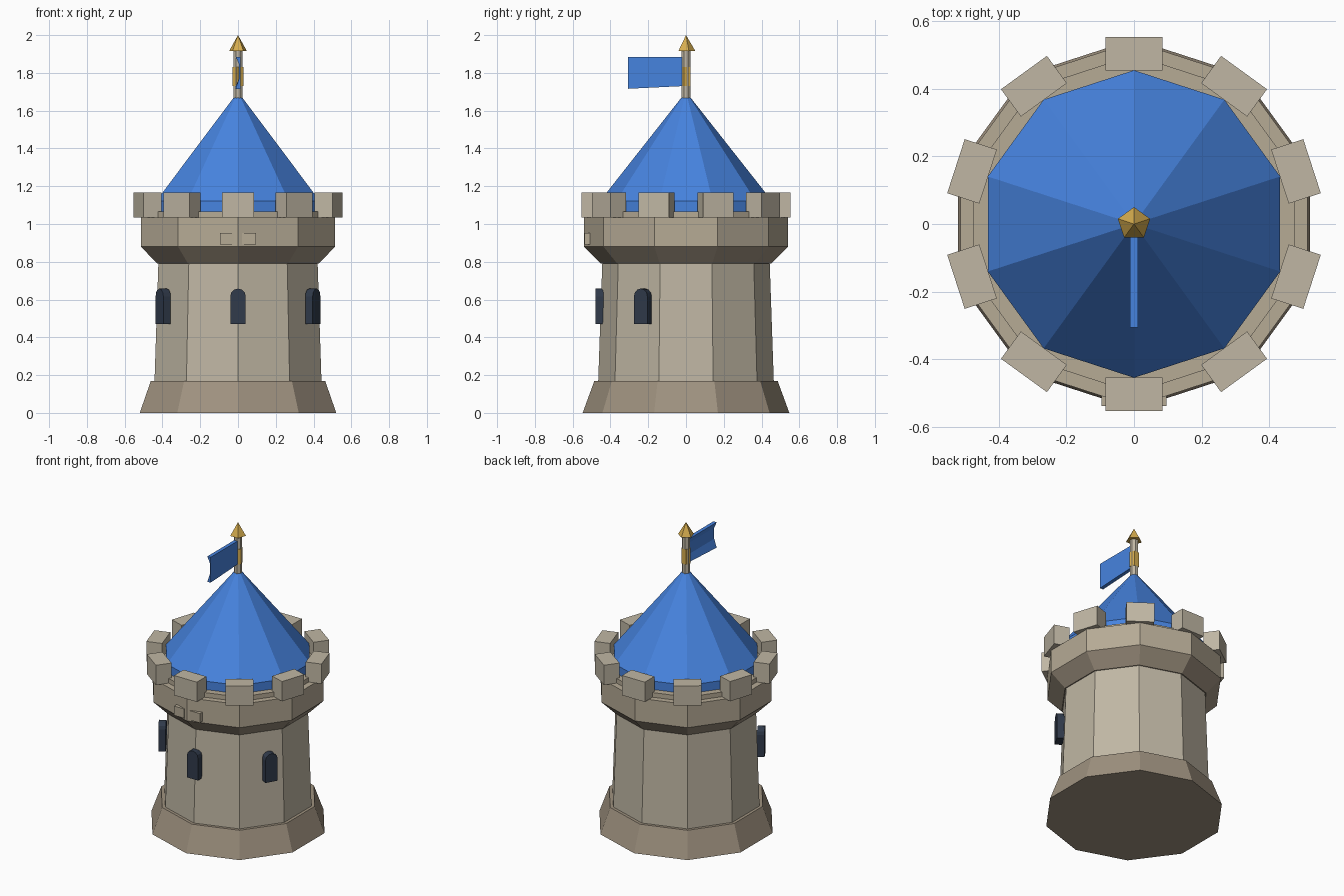
import bpy, bmesh
from math import sin, cos, pi, radians
from mathutils import Matrix

cube = bpy.data.objects.get("Cube")
if cube:
    bpy.data.objects.remove(cube, do_unlink=True)


def material(name, srgb):
    col = [(c / 255) ** 2.2 for c in srgb] + [1]
    m = bpy.data.materials.new(name)
    m.use_nodes = True
    m.diffuse_color = col
    m.node_tree.nodes["Principled BSDF"].inputs["Base Color"].default_value = col
    return m


light_stone = material("light stone", (190, 181, 162))
stone = material("stone", (180, 169, 148))
dark_stone = material("dark stone", (158, 145, 127))
blue = material("blue", (72, 130, 222))
gold = material("gold", (214, 172, 80))
slate = material("dark slate", (52, 61, 76))


def finish(name, bm, mat):
    bmesh.ops.remove_doubles(bm, verts=bm.verts, dist=1e-5)
    bmesh.ops.recalc_face_normals(bm, faces=bm.faces)
    mesh = bpy.data.meshes.new(name)
    bm.to_mesh(mesh)
    bm.free()
    mesh.materials.append(mat)
    ob = bpy.data.objects.new(name, mesh)
    bpy.context.collection.objects.link(ob)
    return ob


def lathe(name, profile, mat, sides=10, start=-pi / 2):
    """Closed faceted solid through (radius, height) rings."""
    bm = bmesh.new()
    rings = [[bm.verts.new((r * cos(start + 2 * pi * i / sides),
                            r * sin(start + 2 * pi * i / sides), z))
              for i in range(sides)] for r, z in profile]
    for a, b in zip(rings, rings[1:]):
        for i in range(sides):
            j = (i + 1) % sides
            bm.faces.new((a[i], a[j], b[j], b[i]))
    bm.faces.new(rings[0])
    bm.faces.new(rings[-1])
    return finish(name, bm, mat)


def box(name, size, centre, mat, turn=0):
    bm = bmesh.new()
    bmesh.ops.create_cube(bm, size=1)
    bm.transform(Matrix.Rotation(turn, 4, 'Z') @ Matrix.Translation(centre)
                 @ Matrix.Diagonal((*size, 1)))
    return finish(name, bm, mat)


def extrude_outline(name, points, direction, mat, turn=0):
    bm = bmesh.new()
    face = bm.faces.new([bm.verts.new(p) for p in points])
    new = bmesh.ops.extrude_face_region(bm, geom=[face])["geom"]
    verts = [v for v in new if isinstance(v, bmesh.types.BMVert)]
    bmesh.ops.translate(bm, verts=verts, vec=direction)
    # the extrude may keep or drop the starting cap
    bmesh.ops.holes_fill(bm, edges=[e for e in bm.edges if e.is_boundary])
    bm.transform(Matrix.Rotation(turn, 4, 'Z'))
    return finish(name, bm, mat)


# Walls
lathe("base_plinth", [(.547, 0), (.485, .17)], dark_stone)
lathe("tower_wall", [(.465, .16), (.443, .80)], light_stone)
lathe("corbel", [(.45, .79), (.54, .88)], dark_stone)
lathe("parapet_ring", [(.54, .88), (.54, 1.035)], stone)
lathe("parapet_floor", [(.5, 1.03), (.5, 1.066)], stone)

# Battlements, one over each corner
for i in range(10):
    box(f"merlon_{i + 1}", (.168, .1, .132), (0, -.504, 1.1), light_stone, i * pi / 5)

# Small blocks on the front of the parapet
for side, x in (("right", -.058), ("left", .058)):
    box(f"parapet_block_{side}", (.075, .06, .062), (x, -.508, .922), stone)

# Arched windows: front and both front flanks
w, sill, spring = .041, .47, .617
outline = [(-w, -.48, sill), (w, -.48, sill)]
outline += [(w * cos(pi * k / 6), -.48, spring + w * sin(pi * k / 6)) for k in range(7)]
for side, angle in (("right", -60), ("front", 0), ("left", 60)):
    extrude_outline(f"window_{side}", outline, (0, .045, 0), slate, radians(angle))

# Roof with a short eave band
lathe("roof", [(.455, 1.066), (.455, 1.122), (0, 1.70)], blue)

# Flagpole, sleeve and spike
lathe("flagpole", [(.026, 1.66), (.026, 1.925)], light_stone, 8, pi / 8)
lathe("flag_sleeve", [(.03, 1.73), (.03, 1.83)], gold, 5)
lathe("pole_spike", [(.05, 1.915), (0, 2.0)], gold, 5, pi / 2)

# Flag, hollowed on one side, dropping slightly to the tip
t = .012
section = [(-t, -.02, 1.885), (t, -.02, 1.885), (t, -.02, 1.73), (-t, -.02, 1.73),
           (t / 2, -.02, 1.77), (t / 2, -.02, 1.845)]
flag = extrude_outline("flag", section, (0, -.286, 0), blue)
for v in flag.data.vertices:
    if v.co.y < -.2 and v.co.z < 1.74:
        v.co.z -= .014
